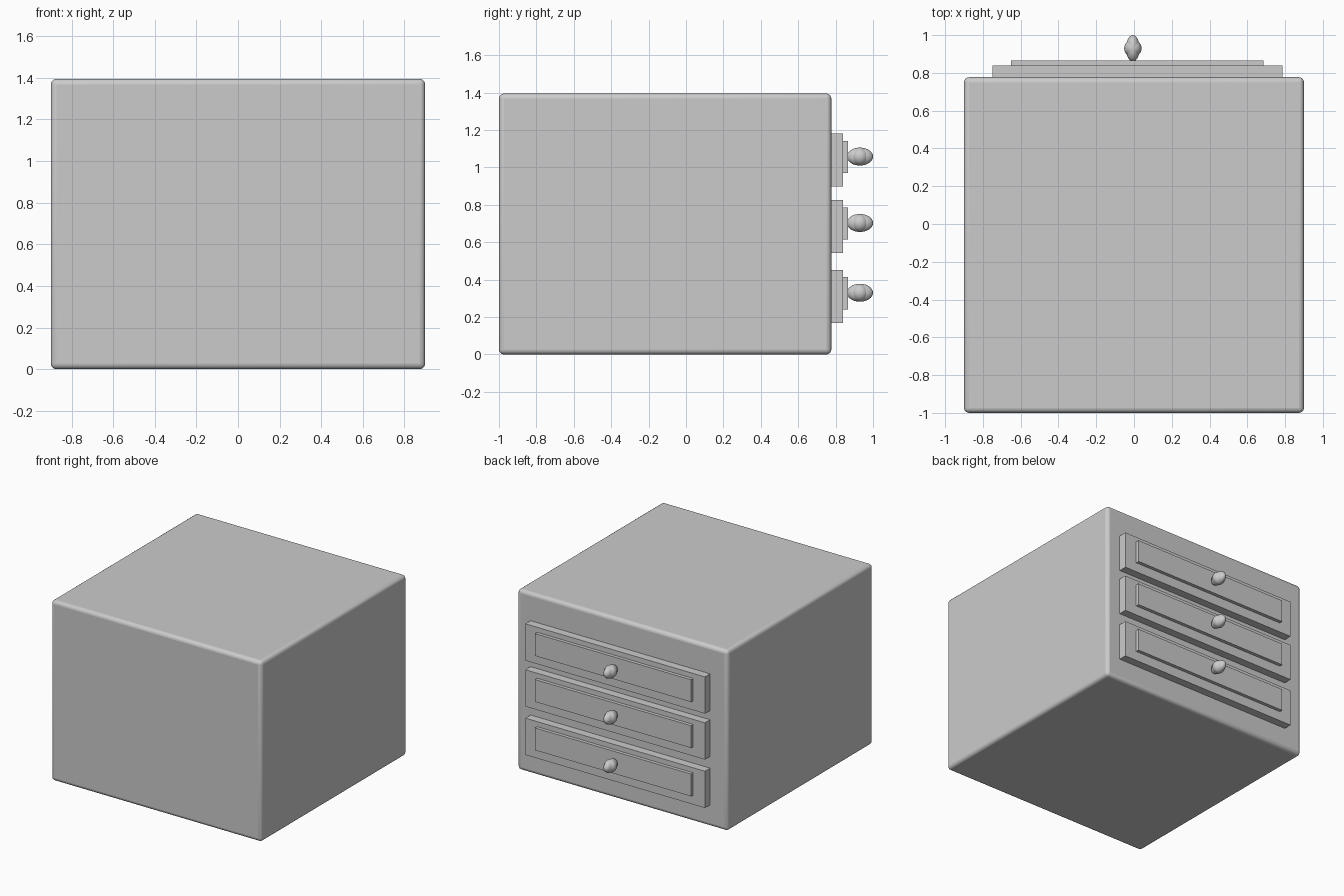
import bpy

if "Cube" in bpy.data.objects:
    bpy.data.objects.remove(bpy.data.objects["Cube"])


def box(name, lo, hi):
    bpy.ops.mesh.primitive_cube_add(size=1, location=[(a + b) / 2 for a, b in zip(lo, hi)])
    ob = bpy.context.object
    ob.name = name
    ob.scale = [b - a for a, b in zip(lo, hi)]
    bpy.ops.object.transform_apply(location=False, rotation=False, scale=True)
    return ob


def ellipsoid(name, centre, radii):
    bpy.ops.mesh.primitive_uv_sphere_add(segments=32, ring_count=16, radius=1, location=centre)
    ob = bpy.context.object
    ob.name = name
    ob.scale = radii
    bpy.ops.object.transform_apply(location=False, rotation=False, scale=True)
    bpy.ops.object.shade_smooth()


# Cabinet body with softened edges
body = box("cabinet_body", (-0.9, -1.0, 0.0), (0.9, 0.777, 1.395))
bevel = body.modifiers.new("soft_edges", 'BEVEL')
bevel.width = 0.027
bevel.segments = 4
bpy.ops.object.shade_smooth_by_angle()

# Three drawers on the back side, each with a raised panel and a knob
for i, (z0, knob_z) in enumerate([(0.168, 0.33), (0.542, 0.703), (0.897, 1.058)], 1):
    box(f"drawer_{i}", (-0.75, 0.72, z0), (0.785, 0.84, z0 + 0.284))
    box(f"drawer_panel_{i}", (-0.65, 0.80, z0 + 0.073), (0.685, 0.866, z0 + 0.245))
    # Knob: two crossed ellipsoids
    ellipsoid(f"knob_long_{i}", (-0.006, 0.93, knob_z), (0.036, 0.07, 0.048))
    ellipsoid(f"knob_wide_{i}", (-0.006, 0.93, knob_z), (0.046, 0.046, 0.048))
